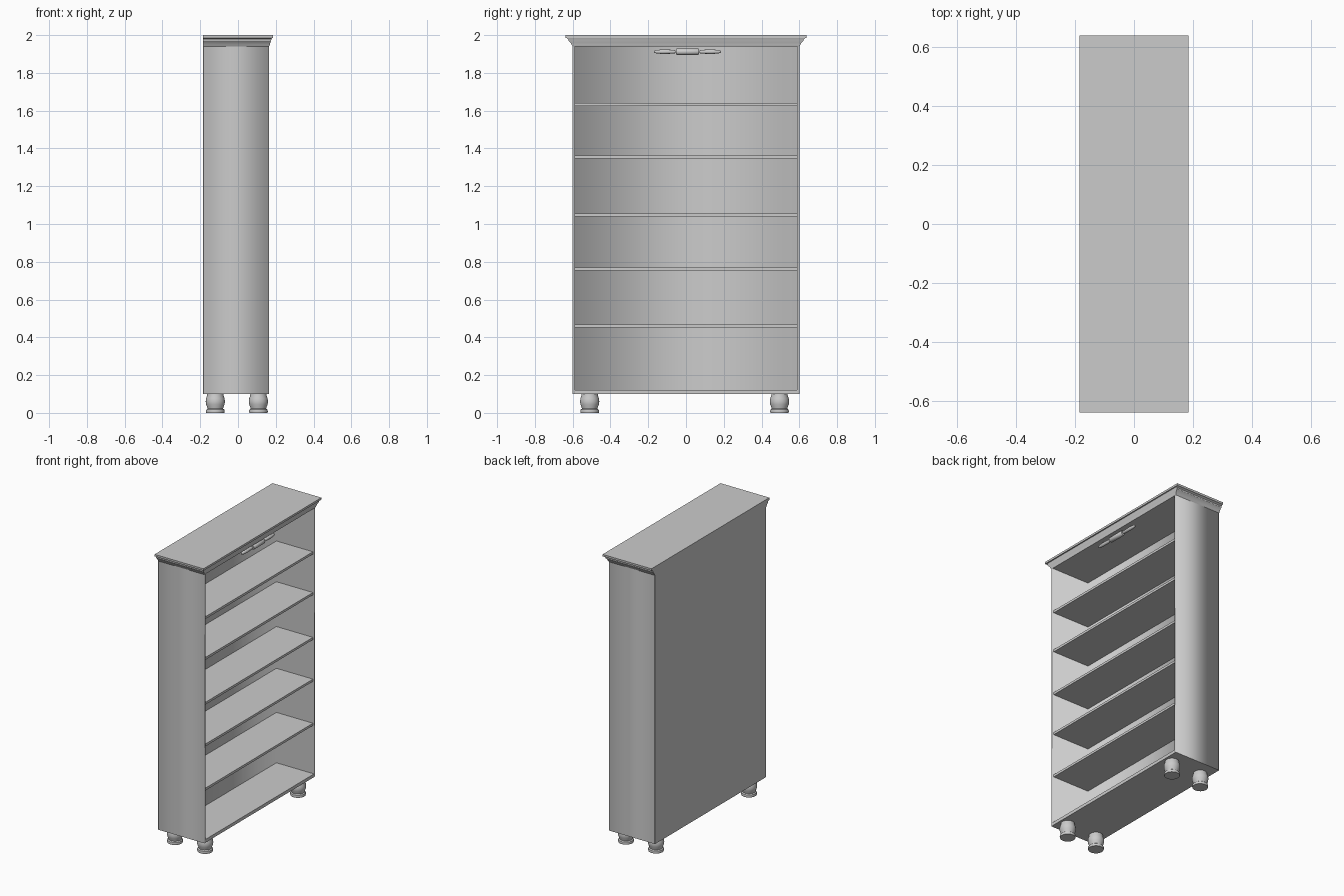
import bpy
import bmesh
import math
from mathutils import Matrix

cube = bpy.data.objects.get("Cube")
if cube:
    bpy.data.objects.remove(cube, do_unlink=True)

grey = bpy.data.materials.new("plain_grey")
grey.use_nodes = True
COLOUR = (0.6, 0.6, 0.6, 1)
grey.diffuse_color = COLOUR
grey.node_tree.nodes["Principled BSDF"].inputs["Base Color"].default_value = COLOUR


def finish(name, bm, smooth_angle=None):
    bmesh.ops.recalc_face_normals(bm, faces=bm.faces)
    mesh = bpy.data.meshes.new(name)
    bm.to_mesh(mesh)
    bm.free()
    mesh.materials.append(grey)
    obj = bpy.data.objects.new(name, mesh)
    bpy.context.collection.objects.link(obj)
    if smooth_angle is not None:
        bpy.ops.object.select_all(action="DESELECT")
        obj.select_set(True)
        bpy.context.view_layer.objects.active = obj
        bpy.ops.object.shade_smooth_by_angle(angle=math.radians(smooth_angle))
    return obj


def box(name, x, y, z):
    bm = bmesh.new()
    size = [b - a for a, b in (x, y, z)]
    mid = [(a + b) / 2 for a, b in (x, y, z)]
    bmesh.ops.create_cube(bm, size=1, matrix=Matrix.Translation(mid) @ Matrix.Diagonal((*size, 1)))
    return finish(name, bm)


def loft(name, rings, smooth_angle):
    """Join rings with equal point counts and cap both ends."""
    bm = bmesh.new()
    loops = [[bm.verts.new(p) for p in ring] for ring in rings]
    for low, high in zip(loops, loops[1:]):
        for i in range(len(low)):
            j = (i + 1) % len(low)
            bm.faces.new((low[i], low[j], high[j], high[i]))
    bm.faces.new(loops[0])
    bm.faces.new(loops[-1])
    return finish(name, bm, smooth_angle)


BACK, FRONT, HALF, WALL = -0.185, 0.165, 0.6, 0.013
INNER = HALF - WALL
INNER_BACK = -0.12
BOTTOM, CEILING = 0.1, 1.94

# Carcass: a U-shaped plan of sides and back, soft across its upright corners
plan = [(BACK + 0.003, -HALF), (FRONT, -HALF), (FRONT, -INNER), (INNER_BACK, -INNER)]
plan += [(x, -y) for x, y in reversed(plan)]
carcass = loft("carcass", [[(x, y, z) for x, y in plan] for z in (BOTTOM, CEILING + 0.02)], 100)
for edge in carcass.data.edges:
    a, b = (carcass.data.vertices[i].co for i in edge.vertices)
    if abs(a.z - b.z) < 0.01:
        edge.use_edge_sharp = True

box("back_panel", (BACK, BACK + 0.004), (-HALF, HALF), (BOTTOM, CEILING + 0.03))
box("bottom_panel", (INNER_BACK, FRONT), (-INNER, INNER), (BOTTOM, 0.122))

# Shelves
for i, z in enumerate((0.459, 0.761, 1.047, 1.354, 1.633)):
    box(f"shelf_{i + 1}", (INNER_BACK, 0.157), (-INNER, INNER), (z - 0.008, z + 0.008))

# Cornice: moulded on the open side and both ends, flush at the back
moulding = [(0.0, 0.0, CEILING), (0.006, 0.004, 1.95), (0.012, 0.006, 1.961),
            (0.022, 0.01, 1.97), (0.024, 0.012, 1.979), (0.03, 0.014, 1.984),
            (0.037, 0.02, 1.986), (0.038, 0.02, 2.0)]
loft("cornice", [[(BACK, -HALF - e, z), (FRONT + f, -HALF - e, z),
                  (FRONT + f, HALF + e, z), (BACK, HALF + e, z)]
                 for e, f, z in moulding], 35)


def turned(name, profile, matrix, sides=24):
    """Round part from (radius, height) pairs, placed by a matrix."""
    rings = [[(r * math.cos(t), r * math.sin(t), h)
              for t in (math.tau * i / sides for i in range(sides))] for r, h in profile]
    obj = loft(name, rings, 40)
    obj.data.transform(matrix)


# Turned feet
foot = [(0.048, 0.0), (0.05, 0.008), (0.048, 0.017), (0.041, 0.022), (0.043, 0.03),
        (0.049, 0.045), (0.051, 0.06), (0.049, 0.076), (0.044, 0.09), (0.043, 0.1)]
for x, depth in ((0.108, "front"), (-0.12, "back")):
    for y, side in ((-0.51, "right"), (0.495, "left")):
        turned(f"{depth}_{side}_foot", foot, Matrix.Translation((x, y, 0)))

# Ornament under the cornice: a barrel between two tapered leaves
CENTRE = Matrix.Translation((0.145, 0.008, 1.912))
along = Matrix.Rotation(-math.pi / 2, 4, "X")
turned("ornament_barrel", [(0.014, -0.06), (0.017, -0.055), (0.017, 0.055), (0.014, 0.06)],
       CENTRE @ along, 16)
leaf = [(0.007, 0.063), (0.01, 0.075), (0.012, 0.13), (0.009, 0.165), (0.004, 0.178)]
for sign, side in ((1, "left"), (-1, "right")):
    turned(f"ornament_{side}_leaf", leaf,
           CENTRE @ Matrix.Rotation(-sign * math.pi / 2, 4, "X"), 12)
